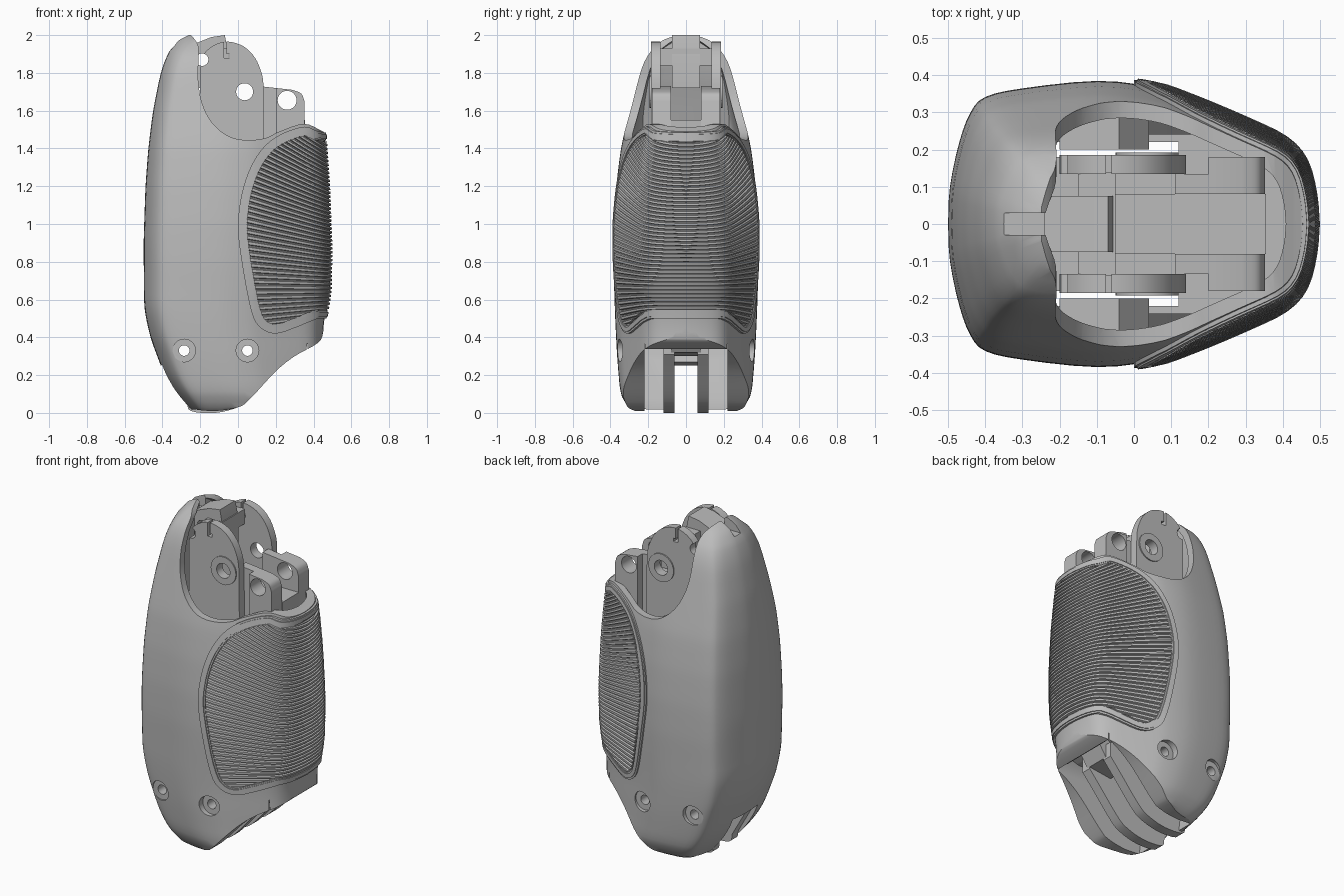
import bpy, bmesh, math
from mathutils import Vector

if "Cube" in bpy.data.objects:
    bpy.data.objects.remove(bpy.data.objects["Cube"])

grey = bpy.data.materials.new("mid_grey")
grey.use_nodes = True
grey.diffuse_color = (0.5, 0.5, 0.5, 1)
grey.node_tree.nodes["Principled BSDF"].inputs["Base Color"].default_value = (0.5, 0.5, 0.5, 1)


# ---------- helpers ----------
def make(name, bm):
    bmesh.ops.recalc_face_normals(bm, faces=bm.faces)
    me = bpy.data.meshes.new(name)
    bm.to_mesh(me)
    bm.free()
    me.materials.append(grey)
    ob = bpy.data.objects.new(name, me)
    bpy.context.collection.objects.link(ob)
    return ob


def prism(name, pts, y0, y1):
    """Side profile in x, z extruded along y."""
    bm = bmesh.new()
    a = [bm.verts.new((x, y0, z)) for x, z in pts]
    b = [bm.verts.new((x, y1, z)) for x, z in pts]
    bm.faces.new(a)
    bm.faces.new(b)
    for i in range(len(a)):
        j = (i + 1) % len(a)
        bm.faces.new((a[i], a[j], b[j], b[i]))
    return make(name, bm)


def circle(x, z, r, n=32):
    return [(x + r * math.cos(2 * math.pi * i / n), z + r * math.sin(2 * math.pi * i / n)) for i in range(n)]


def cut(ob, tool, op="DIFFERENCE", keep=False):
    """Boolean that moves on to the next solver when one returns nothing."""
    for solver in ("EXACT", "MANIFOLD", "FLOAT"):
        mod = ob.modifiers.new("cut", "BOOLEAN")
        mod.operation, mod.object, mod.solver = op, tool, solver
        dg = bpy.context.evaluated_depsgraph_get()
        me = bpy.data.meshes.new_from_object(ob.evaluated_get(dg))
        ob.modifiers.clear()
        if len(me.polygons):
            ob.data = me
            break
    if not keep:
        bpy.data.objects.remove(tool)


def drill(ob, x, z, r, y=1):
    cut(ob, prism("drill", circle(x, z, r), -y, y))


def spline(pts, n):
    p = [Vector(q) for q in pts]
    p = [2 * p[0] - p[1]] + p + [2 * p[-1] - p[-2]]
    out = []
    for i in range(1, len(p) - 2):
        a, b, c, d = p[i - 1:i + 3]
        for k in range(n):
            t = k / n
            out.append(0.5 * (2 * b + (c - a) * t + (2 * a - 5 * b + 4 * c - d) * t * t
                              + (3 * b - a - 3 * c + d) * t ** 3))
    return out + [p[-2]]


def offset(pts, d):
    """Push a counter-clockwise loop outward by d."""
    out = []
    for i, p in enumerate(pts):
        t = Vector(pts[(i + 1) % len(pts)]) - Vector(pts[i - 1])
        out.append(Vector(p) + Vector((t.y, -t.x)).normalized() * d)
    return out


def lookup(table, z):
    """Smoothed interpolation in a table of (z, value)."""
    def lin(h):
        if h <= table[0][0]:
            return table[0][1]
        for (a, u), (b, v) in zip(table, table[1:]):
            if h <= b:
                return u + (v - u) * (h - a) / (b - a)
        return table[-1][1]
    s = min(0.05, max(0.0, z), max(0.0, 2 - z))
    return (lin(z - s) + lin(z) * 2 + lin(z + s)) / 4


# ---------- handle shape: plan section plus back, front and width by height ----------
BACK = [(0, -.24), (.02, -.26), (.1, -.33), (.2, -.39), (.4, -.465), (.55, -.497), (.9, -.5), (1.2, -.49),
        (1.4, -.475), (1.6, -.45), (1.8, -.41), (1.9, -.375), (1.97, -.33), (2, -.27)]
FRONT = [(.45, .45), (.65, .482), (.9, .484), (1.2, .472), (1.5, .452)]
WIDTH = [(0, .27), (.03, .32), (.1, .348), (.3, .365), (.5, .375), (.8, .385), (1, .383), (1.2, .37),
         (1.4, .345), (1.6, .3), (1.8, .255), (1.9, .217), (1.97, .15), (2, .08)]
half = spline([(-.5, 0), (-.495, -.1), (-.47, -.22), (-.44, -.3), (-.4, -.342), (-.3, -.365), (-.1, -.385),
               (.05, -.368), (.15, -.335), (.3, -.272), (.4, -.222), (.45, -.165), (.473, -.08), (.48, 0)], 3)
plan = half + [Vector((p.x, -p.y)) for p in half[-2:0:-1]]


def section(z, lift, wall):
    b, f, w = lookup(BACK, z) + wall, lookup(FRONT, z) - wall, lookup(WIDTH, z) - wall
    return offset([(b + (p.x + .5) / .98 * (f - b), p.y / .385 * w) for p in plan], lift)


def bridge(name, rings):
    bm = bmesh.new()
    rings = [[bm.verts.new(v) for v in ring] for ring in rings]
    for a, b in zip(rings, rings[1:]):
        for i in range(len(a)):
            j = (i + 1) % len(a)
            bm.faces.new((a[i], a[j], b[j], b[i]))
    bm.faces.new(rings[0])
    bm.faces.new(rings[-1])
    return make(name, bm)


def loft(name, low, high, steps, lift=0, wall=0):
    heights = [low + (high - low) * i / steps for i in range(steps + 1)]
    return bridge(name, [[(p.x, p.y, z) for p in section(z, lift, wall)] for z in heights])


def fanned_ring(z, lift):
    """Ring tilted away from the middle of the grip towards its sides."""
    ring = []
    for i, p in enumerate(plan):
        h = z + .9 * (z - .65) * (.48 - p.x)
        q = section(h, lift, 0)[i]
        ring.append((q.x, q.y, h))
    return ring


# ---------- hollow shell ----------
lower = spline([(-.26, .02), (-.12, .01), (0, .03), (.06, .07), (.2, .22), (.3, .3), (.4, .355), (.44, .39), (.455, .45)], 4)
rim = spline([(.45, 1.49), (.35, 1.53), (.22, 1.49), (.14, 1.453), (.03, 1.445), (-.06, 1.47), (-.14, 1.54),
              (-.19, 1.64), (-.21, 1.75), (-.21, 1.86), (-.21, 1.94), (-.235, 1.985), (-.27, 2.02)], 4)
shell = loft("shell", 0, 2, 70)
cut(shell, prism("side_profile", [(-.6, .02)] + lower + [(.6, .5), (.6, 1.49)] + rim + [(-.6, 2.02)], -1, 1), "INTERSECT")
cavity = loft("cavity", .4, 2.1, 30, wall=.045)
cut(cavity, prism("cavity_profile", [(-.24, 2.2), (-.24, 1.85), (-.36, 1.5), (-.46, 1), (-.43, .45), (.43, .45),
                                     (.44, 2.2)], -1, 1), "INTERSECT")
cut(shell, cavity, keep=True)
cut(shell, prism("underside", [(-.21, -.1), (-.23, .08), (-.36, .3), (-.38, .5), (.36, .5), (.37, .3), (.36, -.1)], -.22, .22))
cut(shell, prism("back_slot", [(-.6, -.1), (0, -.1), (0, .28), (-.3, .28), (-.6, .2)], -.12, .12))
cut(shell, prism("top_slot", [(-.36, 1.93), (-.1, 1.93), (-.1, 2.1), (-.36, 2.1)], -.03, .03))
screws = [(-.285, .33), (.05, .33)]
for x, z in screws:
    drill(shell, x, z, .028)
    for s in (-1, 1):
        cut(shell, prism("counterbore", circle(x, z, .06), s * .325, s * .5))
prism("front_lip", [(.34, .36), (.395, .37), (.41, .5), (.34, .5)], -.17, .17)

# ---------- raised grip panel: base, stepped bead and fanned ribs ----------
outline = [(.8, .5), (.46, .5), (.4, .49), (.3, .45), (.2, .42), (.12, .45), (.07, .54), (.02, .8), (0, 1), (.03, 1.2),
           (.1, 1.36), (.2, 1.46), (.35, 1.515), (.46, 1.485), (.8, 1.485)]
edge = spline(outline, 4)[::-1]
for name, lift, inset, hole in (("grip_base", .005, -.002, 0), ("grip_bead_low", .011, 0, -.042),
                                ("grip_bead_high", .016, -.01, -.034)):
    panel = loft(name, .3, 1.7, 45, lift)
    cut(panel, prism("panel_outline", offset(edge, inset), -1, 1), "INTERSECT")
    if hole:
        cut(panel, prism("panel_opening", offset(edge, hole), -1, 1))
    cut(panel, cavity, keep=True)
pitch = .021
ribs = bridge("grip_ribs", [fanned_ring(.38 + pitch * (k + t), lift) for k in range(54)
                            for t, lift in ((0, .006), (.15, .016), (.65, .016), (.8, .006))])
cut(ribs, prism("rib_outline", offset(edge, -.047), -1, 1), "INTERSECT")
cut(ribs, cavity)

# ---------- inner mechanism ----------
disc = spline([(-.2, 1.82), (-.18, 1.9), (-.12, 1.95), (-.05, 1.965), (.03, 1.94), (.09, 1.88), (.125, 1.8), (.135, 1.74)], 4)
disc += [(.14, 1.3), (-.2, 1.3)]
arm = [(.2, 1.72)] + spline([(.29, 1.71), (.335, 1.69), (.352, 1.65)], 4) + [(.352, .45), (.2, .45)]
hook = spline([(-.27, .06), (-.25, .01), (-.12, 0), (0, .03), (.07, .08), (.2, .23), (.27, .31)], 4) + [(.27, .4), (-.35, .4), (-.35, .2)]
for side, s in (("left", 1), ("right", -1)):
    p = prism("pivot_disc_" + side, disc, s * .135, s * .185)
    drill(p, .035, 1.7, .045)
    drill(p, -.19, 1.87, .033)
    cut(p, prism("catch_notch", [(-.075, 1.88), (-.045, 1.88), (-.045, 1.9), (-.06, 1.9), (-.06, 2.1), (-.075, 2.1)], -1, 1))
    boss = prism("pivot_ring_" + side, circle(.035, 1.7, .085), s * .185, s * .192)
    drill(boss, .035, 1.7, .045)
    drill(prism("hinge_arm_" + side, arm, s * .08, s * .18), .26, 1.655, .05)
    prism("arm_tail_" + side, [(.11, .45), (.2, .45), (.2, 1.72), (.11, 1.73)], s * .08, s * .135)
    h = prism("lower_hook_" + side, hook, s * .06, s * .12)
    for x, z in screws:
        drill(h, x, z, .028)
    prism("inner_ledge_" + side, [(-.2, .45), (.04, .45), (.04, 1.2), (-.04, 1.3), (-.2, 1.3)], s * .2, s * .29)
    prism("ledge_tail_" + side, [(.04, .45), (.2, .45), (.2, .6), (.04, 1.1)], s * .24, s * .285)
prism("centre_spine", [(-.05, .42), (.12, .42), (.12, .3), (.27, .32), (.355, .45), (.355, 1.55), (-.05, 1.55)], -.08, .08)
lock = prism("lock_block", [(-.24, 1.72), (-.05, 1.72), (-.05, 1.9), (-.07, 2), (-.14, 1.99), (-.24, 1.95)], -.075, .075)
drill(lock, -.19, 1.87, .033)
prism("disc_bridge", [(-.15, 1.84), (-.05, 1.84), (-.05, 1.93), (-.15, 1.93)], -.14, .14)
prism("inner_floor", [(-.3, .39), (.14, .39), (.14, .45), (-.3, .45)], -.18, .18)

# ---------- shading ----------
bpy.ops.object.select_all(action="DESELECT")
for ob in bpy.context.collection.objects:
    if ob.type == "MESH" and grey.name in ob.data.materials:
        ob.select_set(True)
        bpy.context.view_layer.objects.active = ob
bpy.ops.object.shade_smooth_by_angle(angle=math.radians(30))
